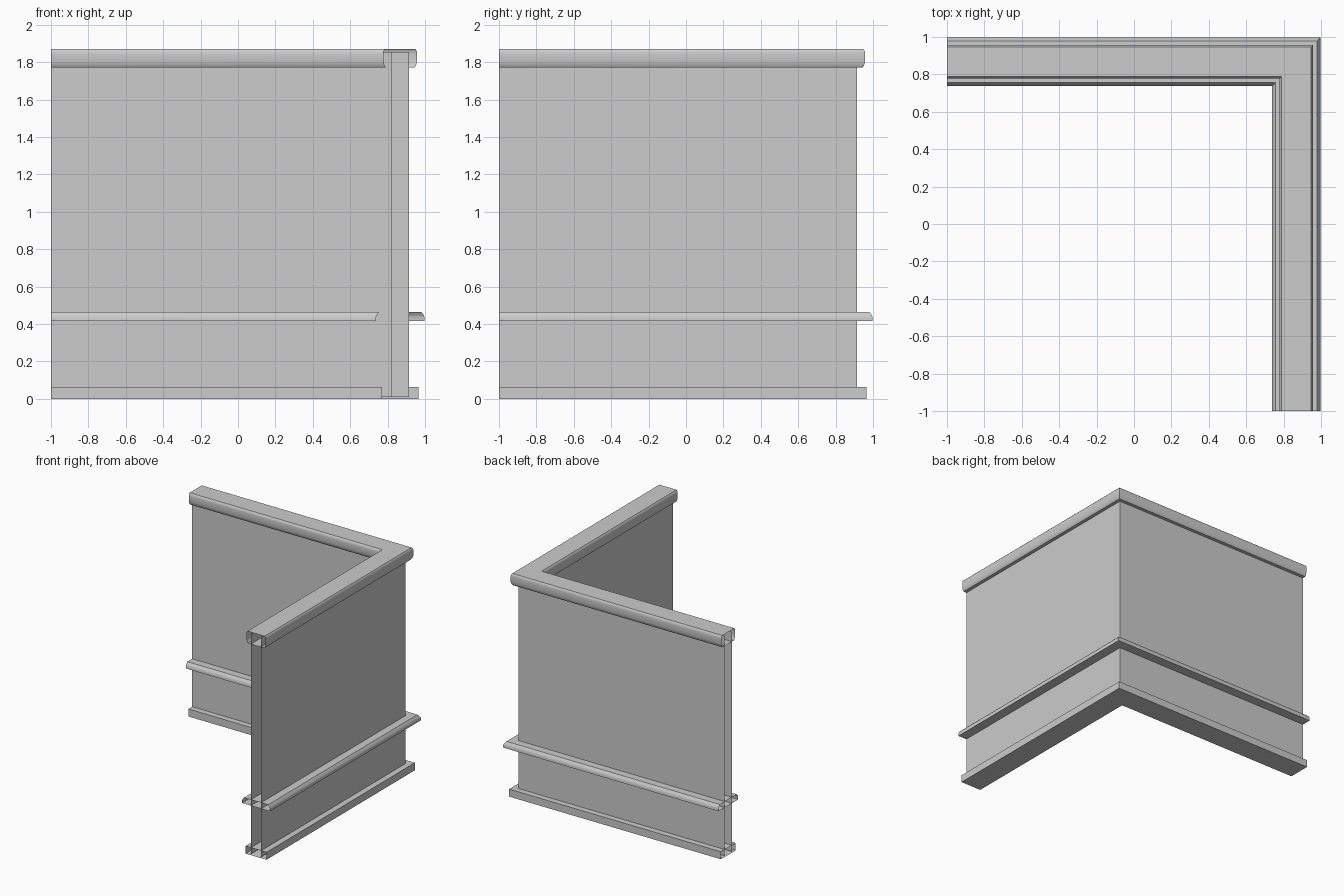
import bpy
import bmesh
import math

cube = bpy.data.objects.get("Cube")
if cube:
    bpy.data.objects.remove(cube, do_unlink=True)

GREY = (0.604, 0.604, 0.604, 1.0)
plaster = bpy.data.materials.new("light_grey")
plaster.use_nodes = True
plaster.diffuse_color = GREY
plaster.node_tree.nodes["Principled BSDF"].inputs["Base Color"].default_value = GREY

MID = 0.8675      # centre line of the wall thickness
END = -1.0        # where both legs are cut open


def sweep(name, strips, closed):
    """Sweep (offset, height) strips along the mitred L-shaped path."""
    bm = bmesh.new()
    for strip in strips:
        rings = []
        for half, z in strip:
            o = MID + half
            rings.append([bm.verts.new(p) for p in ((END, o, z), (o, o, z), (o, END, z))])
        pairs = list(zip(rings, rings[1:]))
        if closed:
            pairs.append((rings[-1], rings[0]))
        for low, high in pairs:
            for i in range(2):
                bm.faces.new((low[i + 1], low[i], high[i], high[i + 1]))
    mesh = bpy.data.meshes.new(name)
    bm.to_mesh(mesh)
    bm.free()
    mesh.materials.append(plaster)
    obj = bpy.data.objects.new(name, mesh)
    bpy.context.collection.objects.link(obj)
    bpy.ops.object.select_all(action='DESELECT')
    obj.select_set(True)
    bpy.context.view_layer.objects.active = obj
    bpy.ops.object.shade_smooth_by_angle(angle=math.radians(50))
    return obj


def molding(name, side):
    """Hollow moulding, symmetrical about the wall centre line."""
    mirrored = [(-half, z) for half, z in reversed(side)]
    return sweep(name, [side + mirrored], True)


# Wall: two thin faces, open at the ends
T, LOW, TOP = 0.0475, 0.01, 1.855
sweep("wall_panels", [[(T, LOW), (T, TOP)], [(-T, TOP), (-T, LOW)]], False)

# Mouldings wrapping both sides of the wall
molding("baseboard", [(0.0975, 0.0), (0.0975, 0.063)])
molding("chair_rail", [(0.13, 0.415), (0.13, 0.437), (0.125, 0.448), (0.112, 0.465)])
molding("top_rail", [(0.076, 1.77), (0.084, 1.782), (0.089, 1.80),
                     (0.090, 1.845), (0.088, 1.86), (0.080, 1.87)])
